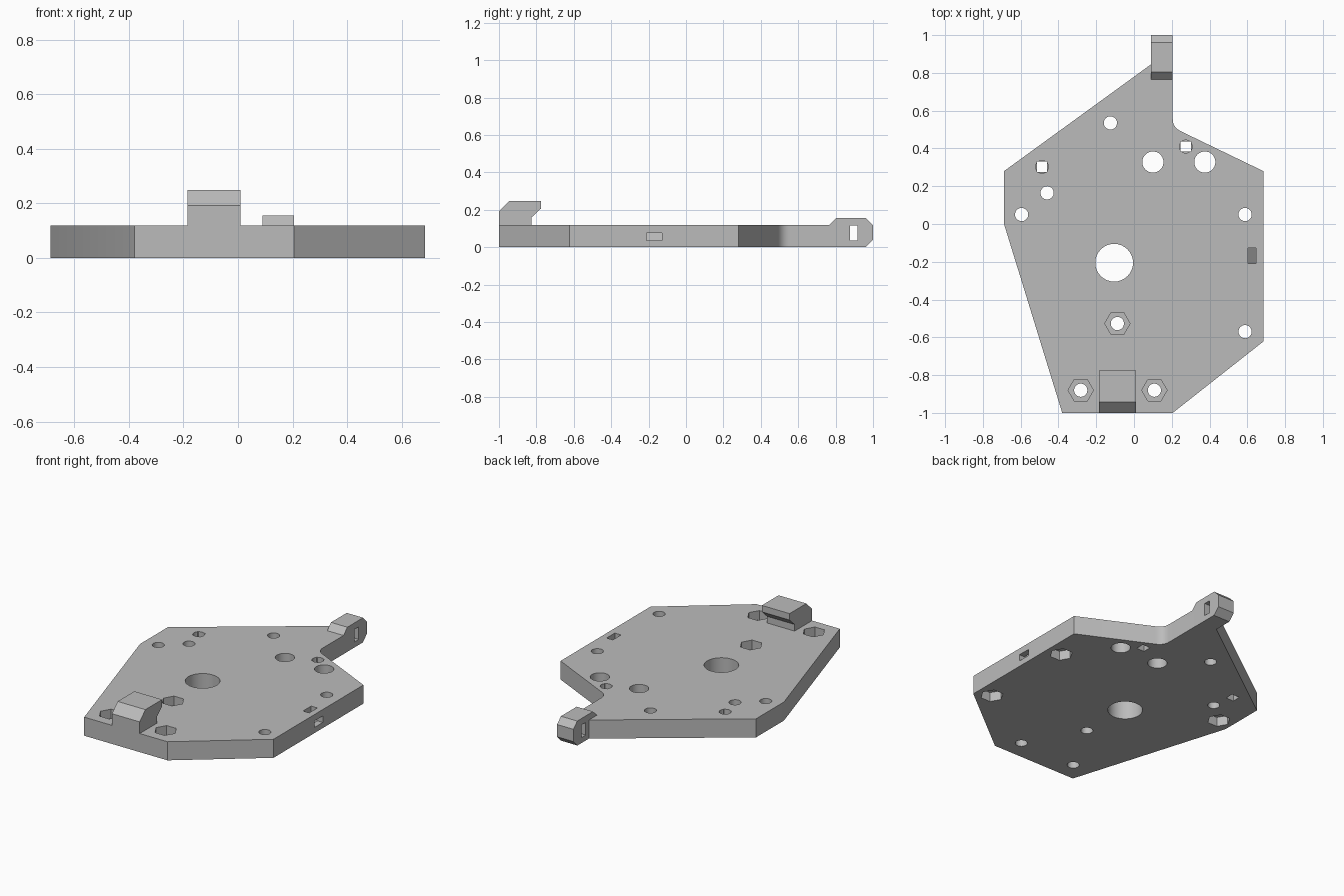
import bpy
import bmesh
import math
from mathutils import Vector

cube = bpy.data.objects.get("Cube")
if cube:
    bpy.data.objects.remove(cube, do_unlink=True)

T = 0.118  # plate thickness

grey = bpy.data.materials.new("plain grey")
grey.use_nodes = True
colour = (0.5, 0.5, 0.5, 1)
grey.diffuse_color = colour
grey.node_tree.nodes["Principled BSDF"].inputs["Base Color"].default_value = colour


def prism(name, points, axis, lo, hi):
    """Extrude a 2D profile along x, y or z from lo to hi."""
    place = {"x": lambda a, b: (lo, a, b),
             "y": lambda a, b: (a, lo, b),
             "z": lambda a, b: (a, b, lo)}[axis]
    step = Vector([(hi - lo) * (axis == k) for k in "xyz"])
    bm = bmesh.new()
    face = bm.faces.new([bm.verts.new(place(a, b)) for a, b in points])
    out = bmesh.ops.extrude_face_region(bm, geom=[face])
    moved = [v for v in out["geom"] if isinstance(v, bmesh.types.BMVert)]
    bmesh.ops.translate(bm, verts=moved, vec=step)
    bmesh.ops.recalc_face_normals(bm, faces=bm.faces)
    mesh = bpy.data.meshes.new(name)
    bm.to_mesh(mesh)
    bm.free()
    mesh.materials.append(grey)
    obj = bpy.data.objects.new(name, mesh)
    bpy.context.collection.objects.link(obj)
    return obj


def combine(tool, operation):
    """Apply a boolean to the plate and discard the tool."""
    tool.hide_render = True
    mod = plate.modifiers.new(tool.name, "BOOLEAN")
    mod.operation, mod.object, mod.solver = operation, tool, "EXACT"
    bpy.ops.object.modifier_apply(modifier=mod.name)
    bpy.data.objects.remove(tool, do_unlink=True)


def ring(x, y, r, n, turn=0.0):
    return [(x + r * math.cos(math.tau * i / n + turn),
             y + r * math.sin(math.tau * i / n + turn)) for i in range(n)]


def drill(x, y, r, n=32, lo=-0.1, hi=0.2, turn=0.0):
    combine(prism("drill", ring(x, y, r, n, turn), "z", lo, hi), "DIFFERENCE")


# Plate outline with a rounded inner corner beside the arm
a, b, c = Vector((0.205, 0.555)), Vector((0.205, 0.512)), Vector((0.25, 0.49))
fillet = [tuple(a * (1 - t) ** 2 + b * 2 * t * (1 - t) + c * t * t)
          for t in [i / 8 for i in range(9)]]
outline = [(-0.688, 0.28), (0.09, 0.845), (0.205, 0.845), *fillet,
           (0.685, 0.28), (0.685, -0.622), (0.205, -1), (-0.38, -1), (-0.688, 0)]
plate = prism("mounting_plate", outline, "z", 0, T)
bpy.context.view_layer.objects.active = plate
plate.select_set(True)

# Rear lug and front hook
lug = [(0.845, 0), (0.96, 0), (1, 0.04), (1, T), (0.962, 0.156),
       (0.804, 0.156), (0.766, T), (0.845, T)]
combine(prism("rear_lug", lug, "x", 0.09, 0.205), "UNION")
hook = [(-1, T), (-1, 0.192), (-0.943, 0.248), (-0.775, 0.248),
        (-0.775, 0.207), (-0.825, 0.16), (-0.825, T)]
combine(prism("front_hook", hook, "x", -0.185, 0.01), "UNION")

# Plain round holes
for x, y, r in [(-0.125, 0.535, 0.035), (-0.46, 0.165, 0.035),
                (0.1, 0.328, 0.056), (0.375, 0.328, 0.056), (-0.105, -0.205, 0.1)]:
    drill(x, y, r)

# Bolt holes with hexagonal nut pockets on the top
for x, y in [(-0.088, -0.527), (-0.282, -0.88), (0.108, -0.88)]:
    drill(x, y, 0.035)
    drill(x, y, 0.067, 6, lo=T / 2)

# Bolt holes with hexagonal nut pockets underneath
for x, y in [(-0.595, 0.05), (0.588, 0.05), (0.588, -0.57)]:
    drill(x, y, 0.035)
    drill(x, y, 0.067, 6, hi=T / 2)

# Round holes that turn square below
for x, y in [(-0.487, 0.303), (0.274, 0.41)]:
    drill(x, y, 0.034, lo=T / 2)
    drill(x, y, 0.038, 4, turn=math.pi / 4)

# Slot through the lug
slot = [(0.877, 0.035), (0.918, 0.035), (0.918, 0.115), (0.877, 0.115)]
combine(prism("lug_slot", slot, "x", 0, 0.3), "DIFFERENCE")

# Tie channel from the top to the side wall
channel = [(0.603, 0.2), (0.647, 0.2), (0.647, 0.077), (0.8, 0.077),
           (0.8, 0.036), (0.647, 0.036), (0.603, 0.08)]
combine(prism("tie_channel", channel, "y", -0.21, -0.128), "DIFFERENCE")

bpy.ops.object.shade_smooth_by_angle(angle=math.radians(25))
